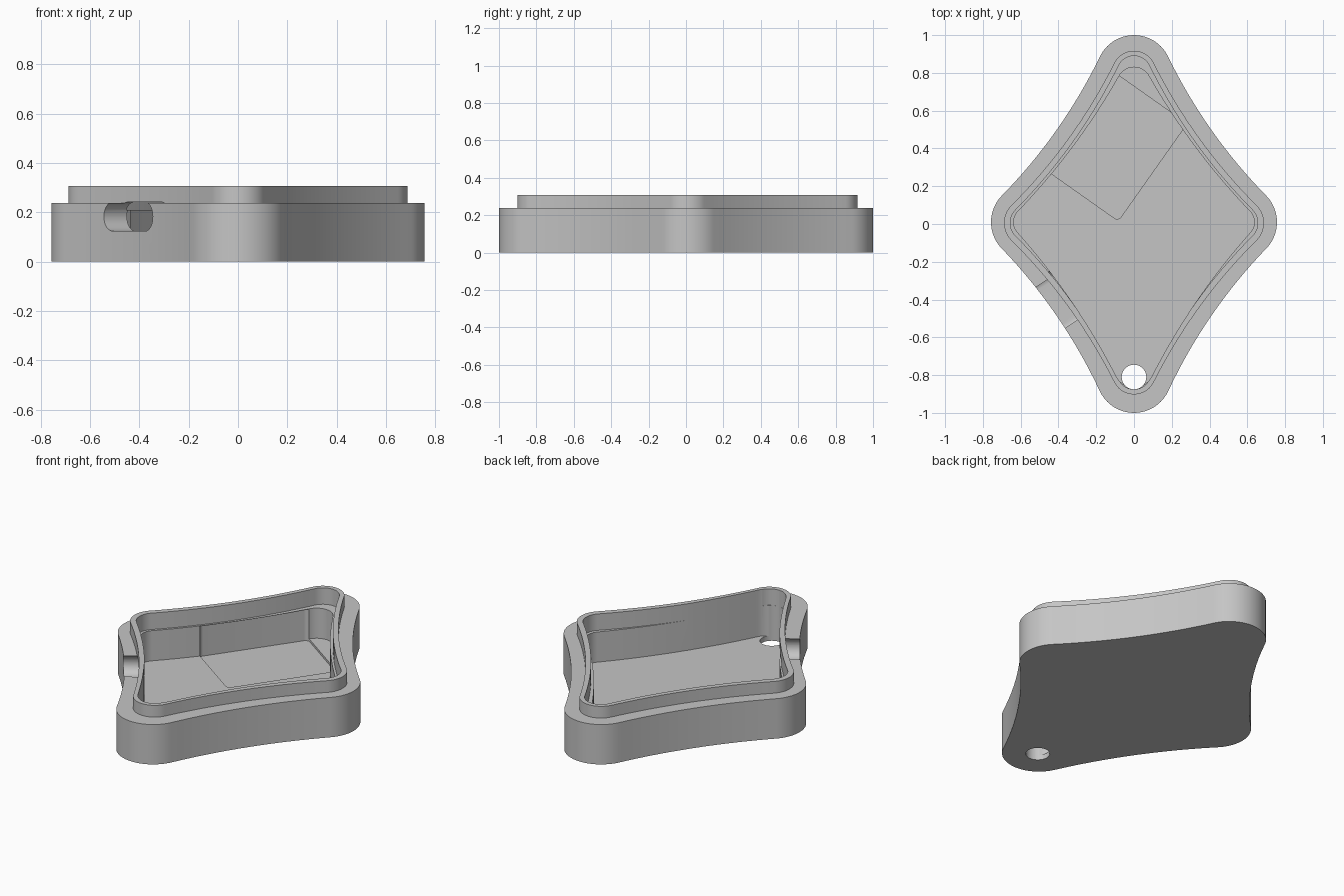
import bpy, bmesh, math
from mathutils import Vector, Matrix

cube = bpy.data.objects.get("Cube")
if cube:
    bpy.data.objects.remove(cube, do_unlink=True)

grey = bpy.data.materials.new("mid_grey")
grey.use_nodes = True
colour = (0.56, 0.56, 0.56, 1)
grey.diffuse_color = colour
grey.node_tree.nodes["Principled BSDF"].inputs["Base Color"].default_value = colour


def sweep(centre, radius, start, end, steps):
    """Points on an arc between two angles."""
    return [centre + radius * Vector((math.cos(t), math.sin(t)))
            for t in (start + (end - start) * i / steps for i in range(steps + 1))]


def diamond(side, top, bottom, hollow):
    """Rounded diamond with concave edges; each tip is (distance, offset, radius)."""
    tips = [(Vector((side[0], side[1])), side[2]), (Vector((0, top[0])), top[2]),
            (Vector((-side[0], side[1])), side[2]), (Vector((0, bottom[0])), bottom[2])]
    hubs = []
    for i, (a, ra) in enumerate(tips):
        b, rb = tips[(i + 1) % 4]
        d = (b - a).length
        u = (b - a) / d
        along = (d * d + (hollow + ra) ** 2 - (hollow + rb) ** 2) / (2 * d)
        out = math.sqrt((hollow + ra) ** 2 - along ** 2)
        hubs.append(a + u * along + Vector((u.y, -u.x)) * out)
    angle = lambda v: math.atan2(v.y, v.x)
    points = []
    for i, (c, r) in enumerate(tips):
        start, end = angle(hubs[i - 1] - c), angle(hubs[i] - c)
        if end < start:
            end += math.tau
        points += sweep(c, r, start, end, 20)
        hub, nxt = hubs[i], tips[(i + 1) % 4][0]
        s, e = angle(c - hub), angle(nxt - hub)
        turn = (e - s + math.pi) % math.tau - math.pi
        points += sweep(hub, hollow, s, s + turn, 16)[1:-1]
    return points


def round_rect(w, h, r):
    points = []
    for k, (sx, sy) in enumerate(((1, 1), (-1, 1), (-1, -1), (1, -1))):
        c = Vector((sx * (w / 2 - r), sy * (h / 2 - r)))
        points += sweep(c, r, k * math.pi / 2, (k + 1) * math.pi / 2, 10)
    return points


def prism(name, points, low, high, matrix=Matrix()):
    bm = bmesh.new()
    face = bm.faces.new([bm.verts.new((p.x, p.y, low)) for p in points])
    grown = bmesh.ops.extrude_face_region(bm, geom=[face])["geom"]
    bmesh.ops.translate(bm, vec=(0, 0, high - low),
                        verts=[g for g in grown if isinstance(g, bmesh.types.BMVert)])
    bmesh.ops.remove_doubles(bm, verts=bm.verts, dist=0.0001)
    bmesh.ops.recalc_face_normals(bm, faces=bm.faces)
    bm.transform(matrix)
    mesh = bpy.data.meshes.new(name)
    bm.to_mesh(mesh)
    bm.free()
    mesh.materials.append(grey)
    obj = bpy.data.objects.new(name, mesh)
    bpy.context.collection.objects.link(obj)
    return obj


def combine(target, tool, operation="DIFFERENCE"):
    tool.hide_render = True
    mod = target.modifiers.new(tool.name, "BOOLEAN")
    mod.operation, mod.solver, mod.object = operation, "EXACT", tool
    bpy.context.view_layer.objects.active = target
    bpy.ops.object.modifier_apply(modifier=mod.name)
    bpy.data.objects.remove(tool, do_unlink=True)


# Outer case with the raised lip on top
case = prism("case_shell", diamond((.557, .01, .2), (.8, 0, .2), (-.8, 0, .2), 2.8), 0, .238)
lip = prism("raised_lip", diamond((.557, .006, .131), (.8, 0, .117), (-.785, 0, .117), 2.87),
            .15, .308)
combine(case, lip, "UNION")

# Wide recess inside the lip, then the main cavity below it
combine(case, prism("lip_recess", diamond((.557, .006, .098), (.8, 0, .09), (-.785, 0, .09), 2.9),
                    .21, .5))
combine(case, prism("main_cavity", diamond((.555, .01, .082), (.74, 0, .09), (-.76, 0, .105), 3.6),
                    .03, .4))

# Shallow slanted pocket in the floor, biting into the wall
place = Matrix.Translation((-.0875, .405, 0)) @ Matrix.Rotation(math.radians(54.8), 4, "Z")
combine(case, prism("floor_pocket", round_rect(.63, .455, .025), .016, .208, place))

# Rounded port slot through the front right wall
slot = Matrix(((.555, 0, -.832, -.445), (-.832, 0, -.555, -.445), (0, 1, 0, .183), (0, 0, 0, 1)))
combine(case, prism("port_slot", round_rect(.34, .118, .058), -.2, .1, slot))

# Round hole through the front tip
hole = sweep(Vector((0, -.81)), .065, 0, math.tau, 40)[:-1]
combine(case, prism("strap_hole", hole, -.1, .5))

# Smooth curved walls with sharp rims
bpy.ops.object.select_all(action="DESELECT")
case.select_set(True)
bpy.context.view_layer.objects.active = case
bpy.ops.object.shade_smooth_by_angle(angle=math.radians(30))
